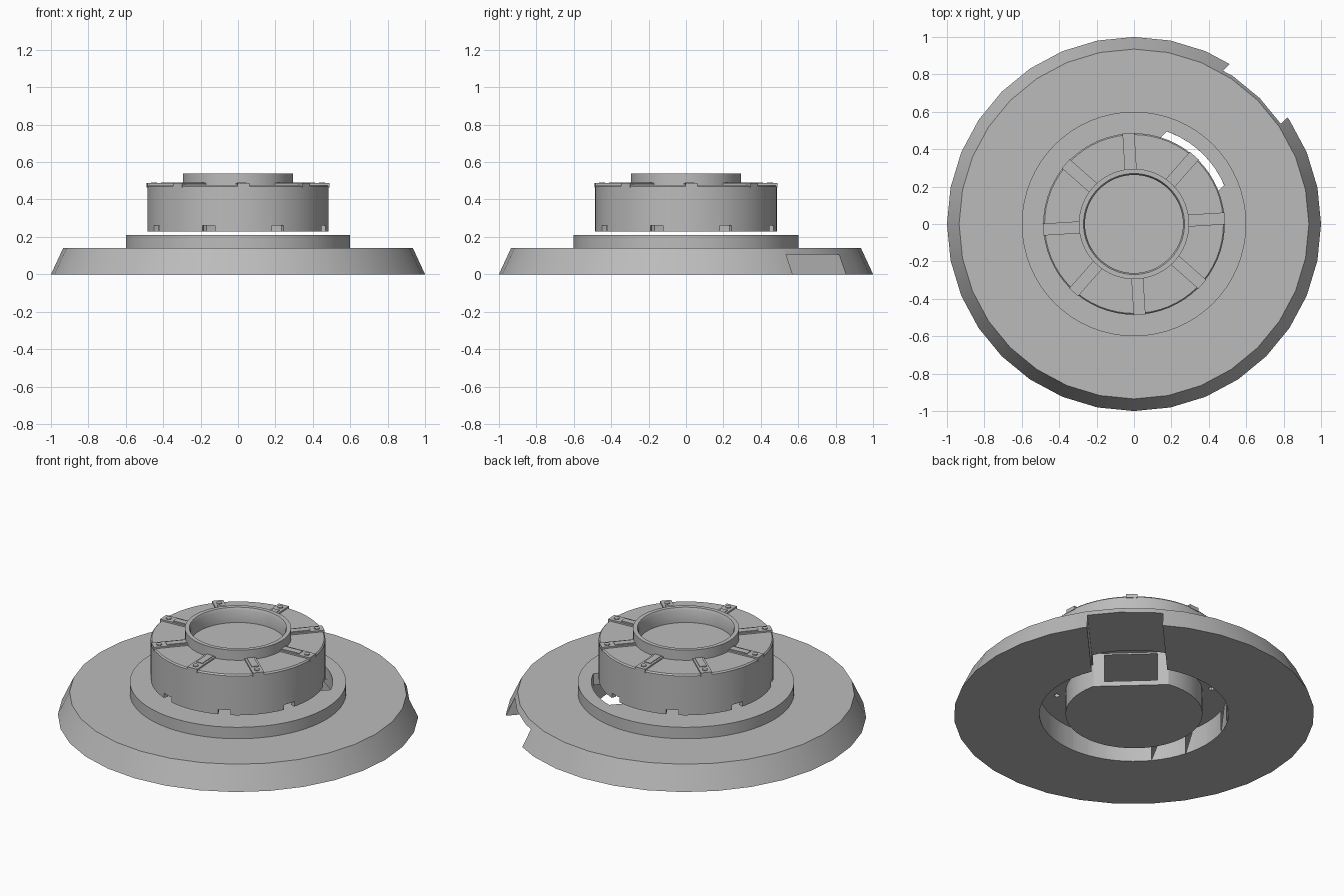
import bpy
import bmesh
from math import radians, asin, cos, sin, pi
from mathutils import Matrix, Vector

old = bpy.data.objects.get("Cube")
if old:
    bpy.data.objects.remove(old, do_unlink=True)

# One grey for the whole fitting
GREY = (0.5, 0.5, 0.5, 1)
grey = bpy.data.materials.new("plain grey")
grey.use_nodes = True
grey.diffuse_color = GREY
grey.node_tree.nodes["Principled BSDF"].inputs["Base Color"].default_value = GREY


def finish(name, bm):
    bmesh.ops.recalc_face_normals(bm, faces=bm.faces)
    mesh = bpy.data.meshes.new(name)
    bm.to_mesh(mesh)
    bm.free()
    mesh.materials.append(grey)
    ob = bpy.data.objects.new(name, mesh)
    bpy.context.collection.objects.link(ob)
    return ob


def lathe(name, profile, sides):
    """Revolve a closed (radius, height) profile about z."""
    bm = bmesh.new()
    pts = [bm.verts.new((r, 0, z)) for r, z in profile]
    edges = [bm.edges.new((a, b)) for a, b in zip(pts, pts[1:])]
    if profile[0][0] > 0:
        edges.append(bm.edges.new((pts[-1], pts[0])))
    bmesh.ops.spin(bm, geom=pts + edges, axis=(0, 0, 1), cent=(0, 0, 0),
                   angle=2 * pi, steps=sides)
    bmesh.ops.remove_doubles(bm, verts=bm.verts, dist=1e-4)
    bmesh.ops.dissolve_degenerate(bm, edges=bm.edges, dist=1e-5)
    return finish(name, bm)


def prism(name, outline, z0, z1, angle=0):
    """Extrude a plan outline from z0 to z1, then turn it about z."""
    bm = bmesh.new()
    face = bm.faces.new([bm.verts.new((x, y, z0)) for x, y in outline])
    out = bmesh.ops.extrude_face_region(bm, geom=[face])
    top = [v for v in out["geom"] if isinstance(v, bmesh.types.BMVert)]
    bmesh.ops.translate(bm, verts=top, vec=(0, 0, z1 - z0))
    bmesh.ops.transform(bm, matrix=Matrix.Rotation(angle, 4, "Z"), verts=bm.verts)
    return finish(name, bm)


def block(name, x0, x1, half, z0, z1, angle):
    return prism(name, [(x0, -half), (x1, -half), (x1, half), (x0, half)], z0, z1, angle)


def disc(name, radius, z0, z1, sides, dist=0, angle=0):
    steps = [2 * pi * i / sides for i in range(sides)]
    return prism(name, [(dist + radius * cos(a), radius * sin(a)) for a in steps],
                 z0, z1, angle)


def cut(target, cutter):
    mod = target.modifiers.new("cut", "BOOLEAN")
    mod.operation = "DIFFERENCE"
    mod.solver = "EXACT"
    mod.object = cutter
    bpy.context.view_layer.objects.active = target
    bpy.ops.object.modifier_apply(modifier=mod.name)
    bpy.data.objects.remove(cutter, do_unlink=True)


HOLE, SLOT, FLAT = 0.525, 0.21, 0.317
CABLE = radians(47)
TURN = radians(3.5)

# Sloped flange with a round well and a cable channel to the rim
flange = lathe("base_flange", [(0, 0.14), (0.935, 0.14), (1, 0), (0, 0)], 32)
cut(flange, disc("well_cutter", HOLE, -0.1, 0.3, 64))
cut(flange, block("channel_cutter", 0.3, 1.2, SLOT, -0.1, 0.105, CABLE))

# Raised plate with a hollow hub hanging in the well
hub = lathe("plate_and_hub", [(0, 0.21), (0.6, 0.21), (0.6, 0.14), (0.38, 0.14),
                              (0.38, 0), (0, 0)], 64)
spread = asin(SLOT / HOLE)
arc = [spread * (i / 6 - 1) for i in range(13)]
outline = [(FLAT, SLOT), (FLAT, -SLOT)] + [(HOLE * cos(a), HOLE * sin(a)) for a in arc]
cut(hub, prism("passage_cutter", outline, -0.1, 0.3, CABLE))
cut(hub, disc("hollow_cutter", 0.35, 0.03, 0.2, 64))
for side in (-1, 1):
    cut(hub, disc("bolt_hole_cutter", 0.015, 0.1, 0.25, 12, 0.43,
                  radians(45) + side * pi / 2))

# Hollow drum with a collar and a sunken centre
drum = lathe("drum", [(0, 0.45), (0.262, 0.45), (0.262, 0.525), (0.27, 0.54),
                      (0.295, 0.54), (0.295, 0.478), (0.478, 0.478),
                      (0.485, 0.47), (0.485, 0.23), (0.455, 0.23),
                      (0.455, 0.43), (0, 0.43)], 64)
parts = [flange, hub, drum]
for i in range(8):
    angle = TURN + i * pi / 4
    # Notches in the lower edge
    cut(drum, block("notch_cutter", 0.4, 0.55, 0.035, 0.2, 0.26, angle + pi / 8))
    # Radial ribs with a raised spine and a screw
    parts.append(block("rib", 0.29, 0.487, 0.032, 0.465, 0.487, angle))
    parts.append(block("rib_spine", 0.29, 0.41, 0.02, 0.48, 0.491, angle))
    parts.append(disc("rib_screw", 0.016, 0.48, 0.492, 12, 0.45, angle))

for ob in bpy.context.view_layer.objects:
    ob.select_set(ob in parts)
bpy.context.view_layer.objects.active = flange
bpy.ops.object.shade_smooth_by_angle(angle=radians(30))
